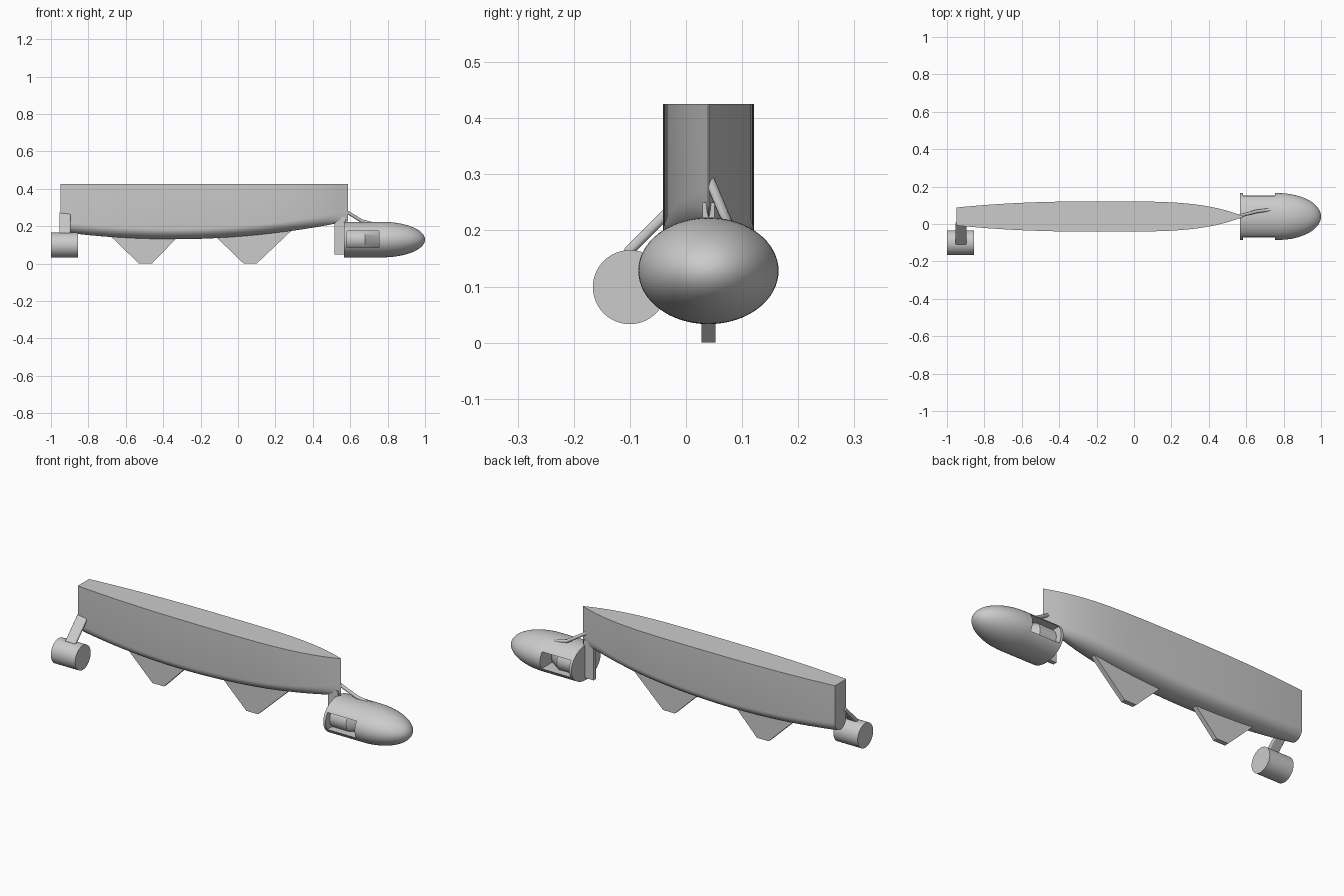
import bpy, bmesh, math
from mathutils import Vector, Matrix

cube = bpy.data.objects.get("Cube")
if cube:
    bpy.data.objects.remove(cube, do_unlink=True)

grey = bpy.data.materials.new("plain_grey")
grey.use_nodes = True
grey.diffuse_color = (0.6, 0.6, 0.6, 1)
grey.node_tree.nodes["Principled BSDF"].inputs["Base Color"].default_value = (0.6, 0.6, 0.6, 1)

MID = 0.04       # centreline of the hull in y
POD_Z = 0.128    # height of the pod axis


def finish(name, bm, smooth=True):
    bmesh.ops.recalc_face_normals(bm, faces=bm.faces)
    mesh = bpy.data.meshes.new(name)
    bm.to_mesh(mesh)
    bm.free()
    mesh.materials.append(grey)
    obj = bpy.data.objects.new(name, mesh)
    bpy.context.collection.objects.link(obj)
    if smooth:
        shade(obj)
    return obj


def shade(obj):
    bpy.ops.object.select_all(action="DESELECT")
    obj.select_set(True)
    bpy.context.view_layer.objects.active = obj
    bpy.ops.object.shade_smooth_by_angle(angle=math.radians(35))


def loft(name, rings, smooth=True):
    """Skin a row of closed rings and cap both ends."""
    bm = bmesh.new()
    loops = [[bm.verts.new(p) for p in ring] for ring in rings]
    for a, b in zip(loops, loops[1:]):
        for i in range(len(a)):
            j = (i + 1) % len(a)
            bm.faces.new((a[i], a[j], b[j], b[i]))
    bm.faces.new(loops[0])
    bm.faces.new(loops[-1])
    return finish(name, bm, smooth)


def ellipse(x, y, z, ry, rz, n=64):
    angles = [math.tau * i / n for i in range(n)]
    return [(x, y + ry * math.cos(a), z + rz * math.sin(a)) for a in angles]


def box(name, lo, hi, smooth=False):
    bm = bmesh.new()
    bmesh.ops.create_cube(bm, size=1)
    lo, hi = Vector(lo), Vector(hi)
    bmesh.ops.transform(bm, matrix=Matrix.LocRotScale((lo + hi) / 2, None, hi - lo), verts=bm.verts)
    return finish(name, bm, smooth)


# Hull: straight sides, rounded belly, square stern and sharp bow
def hull_ring(x):
    if x < -0.2:
        w = 0.081 - 0.033 * ((-0.2 - x) / 0.75) ** 2.3
    else:
        w = max(0.081 * (1 - ((x + 0.2) / 0.787) ** 4), 0.001)
    keel = 0.13 + 0.11 * (x + 0.35) ** 2
    ring = [(x, MID + w, 0.425)]
    for i in range(17):
        a = math.pi * i / 16
        ring.append((x, MID + w * math.cos(a), keel + 0.055 * (1 - math.sin(a))))
    return ring + [(x, MID - w, 0.425)]


STEPS = 48
loft("hull", [hull_ring(-0.95 + 1.537 * i / STEPS) for i in range(STEPS + 1)])

# Keel fins: tapered plates under the hull
for name, outline in (
    ("rear_keel_fin", [(-0.69, 0.155), (-0.53, 0), (-0.46, 0), (-0.31, 0.155)]),
    ("front_keel_fin", [(-0.13, 0.155), (0.03, 0), (0.1, 0), (0.29, 0.18)]),
):
    loft(name, [[(x, MID + side, z) for x, z in outline] for side in (-0.0125, 0.0125)], False)

# Side motor on its slanted strut
loft("side_motor", [ellipse(x, -0.1, 0.099, 0.066, 0.066) for x in (-1, -0.855)])
strut = box("motor_strut", (-0.03, -0.009, -0.08), (0.03, 0.009, 0.08))
strut.data.transform(Matrix.Translation((-0.925, -0.05, 0.215)) @ Matrix.Rotation(math.radians(-45), 4, "X"))
bevel = strut.modifiers.new("rounded_edges", "BEVEL")
bevel.width, bevel.segments = 0.007, 3
shade(strut)

# Pod: elliptical barrel with a domed nose
rings = [(0.568, 1), (0.77, 1)]
rings += [(0.77 + 0.23 * math.sin(a), math.cos(a)) for a in (math.pi / 2 * i / 24 for i in range(1, 24))]
rings.append((1, 0.004))
pod = loft("pod", [ellipse(x, MID, POD_Z, 0.125 * s, 0.095 * s) for x, s in rings])

# Side openings cut through the barrel
cutter = box("opening_cutter", (0.582, -0.2, 0.085), (0.755, 0.3, 0.175))
cutter.hide_render = True
cut = pod.modifiers.new("openings", "BOOLEAN")
cut.operation, cut.solver, cut.object = "DIFFERENCE", "EXACT", cutter
bpy.context.view_layer.update()
pod.data = bpy.data.meshes.new_from_object(pod.evaluated_get(bpy.context.evaluated_depsgraph_get()))
pod.modifiers.clear()
bpy.data.objects.remove(cutter, do_unlink=True)
shade(pod)

# Core seen through the openings, narrowing towards the nose
core = [(0.575, 0.09, 0.07), (0.68, 0.09, 0.07), (0.76, 0.025, 0.06)]
loft("pod_core", [ellipse(x, MID, POD_Z, ry, rz) for x, ry, rz in core])

# Upright plate between bow and pod
box("bow_plate", (0.515, MID - 0.011, 0.048), (0.575, MID + 0.011, 0.25))

# Bent rod from the bow to the top of the pod
curve = bpy.data.curves.new("pod_rod", "CURVE")
curve.dimensions = "3D"
curve.bevel_depth, curve.bevel_resolution, curve.use_fill_caps = 0.009, 4, True
path = [(0.56, 0.042, 0.29), (0.66, 0.068, 0.228), (0.72, 0.075, 0.213), (0.78, 0.078, 0.207)]
spline = curve.splines.new("POLY")
spline.points.add(len(path) - 1)
for point, co in zip(spline.points, path):
    point.co = (*co, 1)
curve.materials.append(grey)
rod = bpy.data.objects.new("pod_rod", curve)
bpy.context.collection.objects.link(rod)
